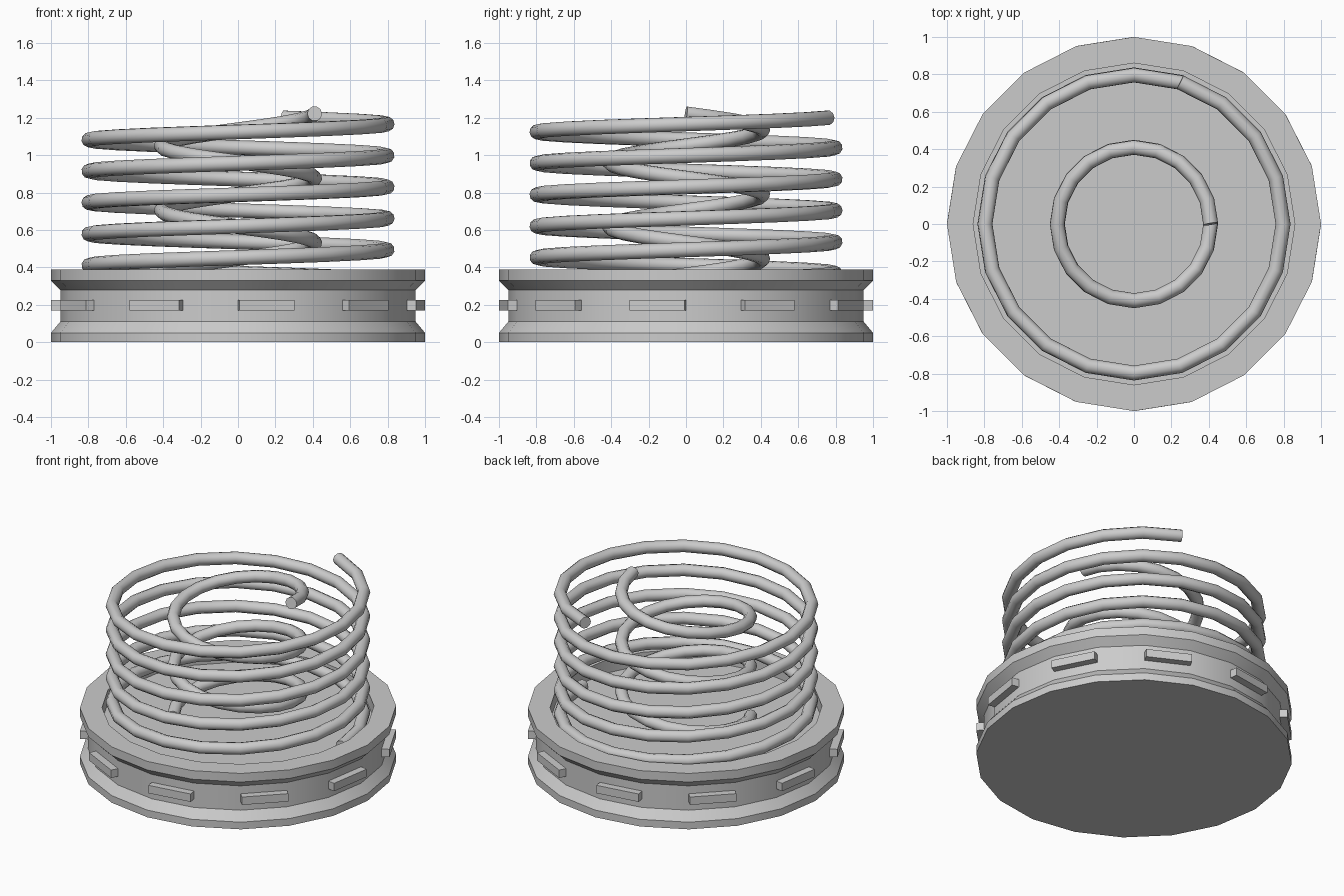
import bpy, bmesh
from math import cos, sin, pi, radians

if "Cube" in bpy.data.objects:
    bpy.data.objects.remove(bpy.data.objects["Cube"])

SIDES = 20


def smooth(obj, angle):
    bpy.ops.object.select_all(action='DESELECT')
    obj.select_set(True)
    bpy.context.view_layer.objects.active = obj
    if obj.type == 'CURVE':
        bpy.ops.object.convert(target='MESH')
    bpy.ops.object.shade_smooth_by_angle(angle=radians(angle))


def mesh_object(name, bm):
    bmesh.ops.recalc_face_normals(bm, faces=bm.faces)
    me = bpy.data.meshes.new(name)
    bm.to_mesh(me)
    bm.free()
    obj = bpy.data.objects.new(name, me)
    bpy.context.collection.objects.link(obj)
    return obj


def lathe(name, profile):
    bm = bmesh.new()
    rings = [[bm.verts.new((r * cos(2 * pi * i / SIDES), r * sin(2 * pi * i / SIDES), z))
              for i in range(SIDES)] for r, z in profile]
    for a, b in zip(rings, rings[1:]):
        for i in range(SIDES):
            j = (i + 1) % SIDES
            bm.faces.new((a[i], a[j], b[j], b[i]))
    bm.faces.new(rings[0])
    bm.faces.new(rings[-1])
    return mesh_object(name, bm)


def coil(name, radius, end_angle, end_z, pitch, steps, direction):
    # path runs from the top end downwards
    cu = bpy.data.curves.new(name, 'CURVE')
    cu.dimensions = '3D'
    cu.bevel_depth = 0.04
    cu.bevel_resolution = 3
    cu.use_fill_caps = True
    sp = cu.splines.new('POLY')
    sp.points.add(steps)
    for i, p in enumerate(sp.points):
        a = end_angle - direction * 2 * pi * i / SIDES
        p.co = (radius * cos(a), radius * sin(a), end_z - pitch * i / SIDES, 1)
    obj = bpy.data.objects.new(name, cu)
    bpy.context.collection.objects.link(obj)
    smooth(obj, 50)


# grooved base with a recessed top
base = lathe("base", [(1, 0), (1, .05), (.95, .11), (.95, .28), (1, .33),
                      (1, .39), (.86, .39), (.86, .30)])
smooth(base, 30)

# grip blocks on every other facet of the groove
bm = bmesh.new()
for k in range(SIDES // 2):
    mid = radians(27 + 36 * k)
    half = pi / SIDES
    inner, outer, width = .95 * cos(half) - .02, .95 * cos(half) + .05, .95 * sin(half)
    corners = []
    for z in (.17, .225):
        for d, w in ((inner, -width), (outer, -width), (outer, width), (inner, width)):
            corners.append(bm.verts.new((d * cos(mid) - w * sin(mid),
                                         d * sin(mid) + w * cos(mid), z)))
    bm.faces.new(corners[:4])
    bm.faces.new(corners[4:])
    for i in range(4):
        j = (i + 1) % 4
        bm.faces.new((corners[i], corners[j], corners[4 + j], corners[4 + i]))
mesh_object("grip_blocks", bm)

# springs, wound in opposite directions
coil("outer_spring", .797, radians(72), 1.2, .168, 104, 1)
coil("inner_spring", .41, 0, 1.222, .345, 52, -1)
